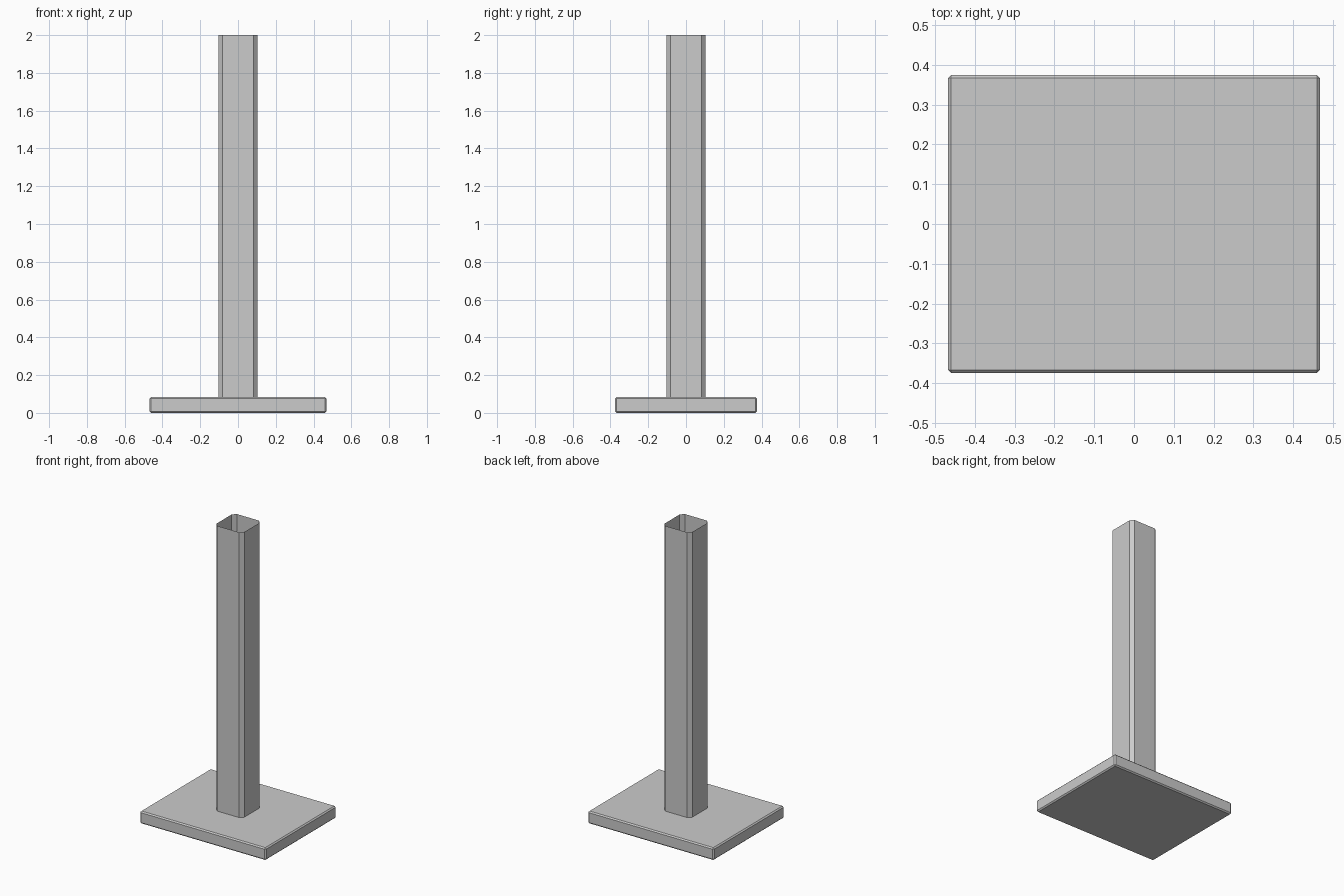
import bpy
import bmesh

cube = bpy.data.objects.get("Cube")
if cube:
    bpy.data.objects.remove(cube, do_unlink=True)

# One plain grey for everything
grey = bpy.data.materials.new("plain_grey")
grey.use_nodes = True
color = (0.6, 0.6, 0.6, 1)
grey.diffuse_color = color
grey.node_tree.nodes["Principled BSDF"].inputs["Base Color"].default_value = color


def box(name, size, bottom, top, chamfer, only_upright=False, open_ends=False):
    """Chamfered box, optionally hollow with open ends."""
    bm = bmesh.new()
    bmesh.ops.create_cube(bm, size=1)
    for v in bm.verts:
        v.co.x *= size[0]
        v.co.y *= size[1]
        v.co.z = top if v.co.z > 0 else bottom
    edges = [e for e in bm.edges
             if not only_upright or abs(e.verts[0].co.z - e.verts[1].co.z) > 0.01]
    bmesh.ops.bevel(bm, geom=edges, offset=chamfer, segments=1,
                    affect='EDGES', clamp_overlap=True)
    bm.normal_update()
    if open_ends:
        ends = [f for f in bm.faces if abs(f.normal.z) > 0.9]
        bmesh.ops.delete(bm, geom=ends, context='FACES')
    mesh = bpy.data.meshes.new(name)
    bm.to_mesh(mesh)
    bm.free()
    mesh.materials.append(grey)
    obj = bpy.data.objects.new(name, mesh)
    bpy.context.collection.objects.link(obj)
    return obj


# Base plate with softened edges
box("base_plate", (0.936, 0.75), 0, 0.083, 0.008)

# Thin-walled open column standing on the plate
box("column", (0.208, 0.208), 0.083, 2, 0.022, only_upright=True, open_ends=True)
